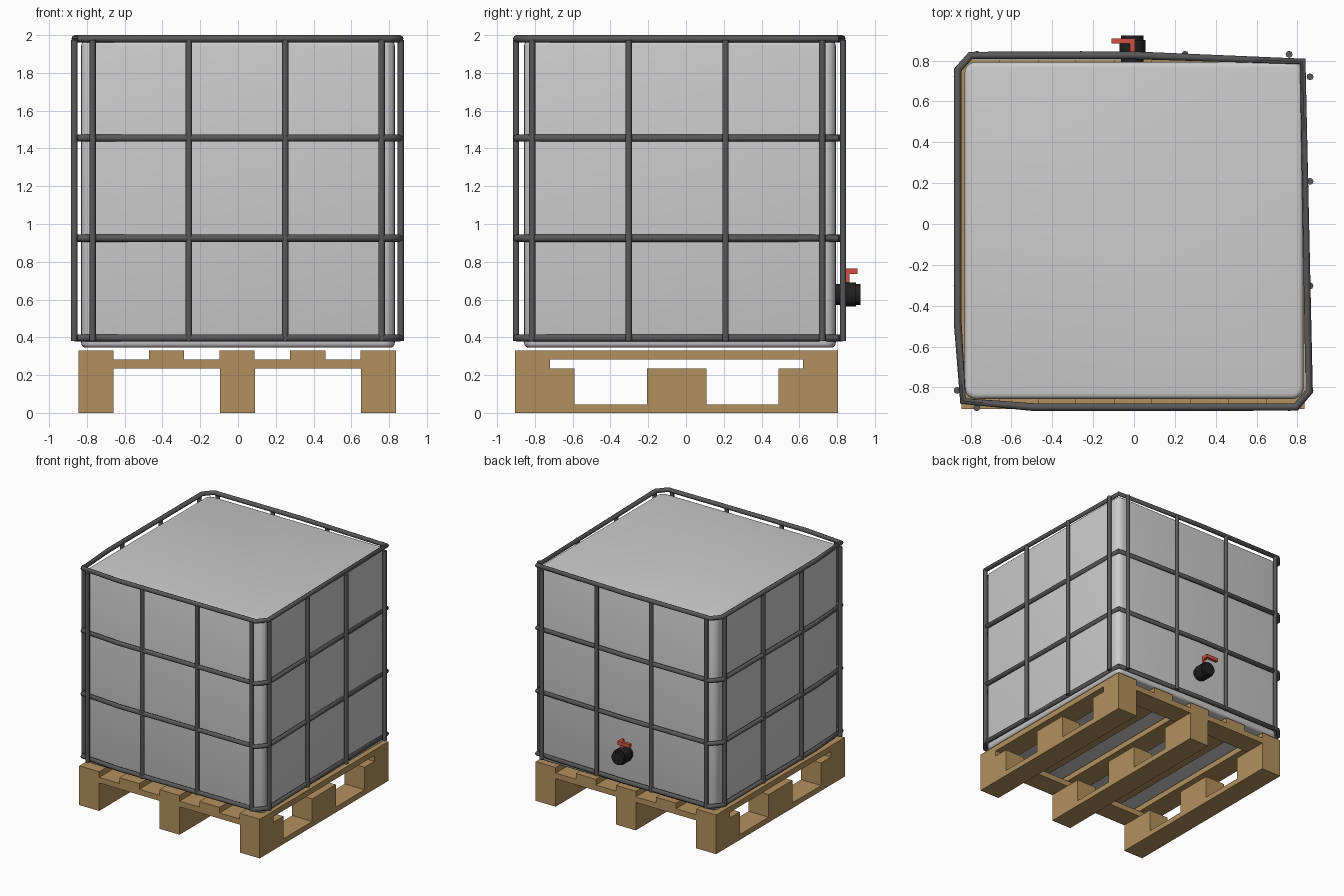
import bpy, bmesh, math
from mathutils import Vector

if "Cube" in bpy.data.objects:
    bpy.data.objects.remove(bpy.data.objects["Cube"])


def material(name, color):
    m = bpy.data.materials.new(name)
    m.diffuse_color = color
    m.use_nodes = True
    m.node_tree.nodes["Principled BSDF"].inputs["Base Color"].default_value = m.diffuse_color
    return m


WOOD = material("wood", (0.45, 0.28, 0.11, 1))
STEEL = material("steel", (0.10, 0.10, 0.10, 1))
BLACK = material("black_plastic", (0.015, 0.015, 0.015, 1))
RED = material("red_plastic", (0.65, 0.08, 0.05, 1))


def box(name, x, y, z, mat=None):
    """Box from (min, max) ranges."""
    bpy.ops.mesh.primitive_cube_add(size=1, location=[sum(r) / 2 for r in (x, y, z)])
    ob = bpy.context.object
    ob.name = name
    ob.scale = [r[1] - r[0] for r in (x, y, z)]
    bpy.ops.object.transform_apply(location=False, rotation=False, scale=True)
    if mat:
        ob.data.materials.append(mat)
    return ob


def smooth(ob, angle=40):
    bpy.ops.object.select_all(action='DESELECT')
    ob.select_set(True)
    bpy.context.view_layer.objects.active = ob
    bpy.ops.object.shade_smooth_by_angle(angle=math.radians(angle))


def tube(name, points, radius, closed):
    """Steel pipe along a poly line, turned into a mesh."""
    cu = bpy.data.curves.new(name, 'CURVE')
    cu.dimensions = '3D'
    cu.bevel_depth = radius
    cu.bevel_resolution = 2
    cu.use_fill_caps = not closed
    sp = cu.splines.new('POLY')
    sp.points.add(len(points) - 1)
    for p, co in zip(sp.points, points):
        p.co = (*co, 1)
    sp.use_cyclic_u = closed
    ob = bpy.data.objects.new(name, cu)
    bpy.context.collection.objects.link(ob)
    bpy.ops.object.select_all(action='DESELECT')
    ob.select_set(True)
    bpy.context.view_layer.objects.active = ob
    bpy.ops.object.convert(target='MESH')
    ob = bpy.context.object
    ob.data.materials.clear()
    ob.data.materials.append(STEEL)
    smooth(ob, 50)
    return ob


def cylinder_y(name, x, z, y0, y1, r, sides=24):
    bpy.ops.mesh.primitive_cylinder_add(vertices=sides, radius=r, depth=y1 - y0,
                                        location=(x, (y0 + y1) / 2, z),
                                        rotation=(math.pi / 2, 0, 0))
    ob = bpy.context.object
    ob.name = name
    ob.data.materials.append(BLACK)
    smooth(ob)


# Pallet: runners, blocks, cross boards, deck boards
W, Y0, Y1 = 0.186, -0.905, 0.805
for i, x in enumerate((-0.845, -0.096, 0.65)):
    box(f"pallet_runner_{i}", (x, x + W), (Y0, Y1), (0, 0.045), WOOD)
    for j, y in enumerate((Y0, -0.207, 0.49)):
        box(f"pallet_block_{i}_{j}", (x, x + W), (y, y + 0.315), (0.045, 0.235), WOOD)
for i, y in enumerate((Y0, Y1 - W)):
    box(f"pallet_cross_board_{i}", (-0.845, 0.836), (y, y + W), (0.235, 0.282), WOOD)
for i in range(5):
    x = -0.845 + i * 0.3737
    box(f"pallet_deck_board_{i}", (x, x + W), (Y0, Y1), (0.282, 0.33), WOOD)

# Tank: box with rounded upright corners and softer top and bottom edges
tank = box("tank", (-0.83, 0.83), (-0.857, 0.793), (0.345, 1.97))
bm = bmesh.new()
bm.from_mesh(tank.data)
upright = [e for e in bm.edges if abs((e.verts[0].co - e.verts[1].co).z) > 0.5]
bmesh.ops.bevel(bm, geom=upright, offset=0.055, segments=5, profile=0.5, affect='EDGES')
rims = [e for e in bm.edges if abs((e.verts[0].co - e.verts[1].co).z) < 1e-4]
bmesh.ops.bevel(bm, geom=rims, offset=0.025, segments=3, profile=0.5, affect='EDGES')
bm.to_mesh(tank.data)
bm.free()
smooth(tank, 45)

# Cage hoops: uneven loop with two cut corners
LOOP = [(0.826, 0.796), (0.858, -0.82), (0.793, -0.897), (-0.49, -0.897), (-0.837, -0.867),
        (-0.863, -0.49), (-0.863, 0.755), (-0.80, 0.826), (0.0, 0.826)]
for i, z in enumerate((0.397, 0.925, 1.455, 1.981)):
    tube(f"cage_hoop_{i}", [(x, y, z) for x, y in LOOP], 0.019, True)

# Cage bars: four on each side
for i in range(4):
    x, y = -0.77 + i * 0.51, -0.815 + i * 0.512
    spots = {"front": (x, -0.9), "back": (x, 0.831), "left": (-0.866, y), "right": (0.862, y)}
    for side, (px, py) in spots.items():
        tube(f"cage_bar_{side}_{i}", [(px, py, 0.38), (px, py, 1.975)], 0.017, False)

# Outlet valve with its lever
VX, VZ = -0.008, 0.627
cylinder_y("valve_neck", VX, VZ, 0.77, 0.83, 0.055)
cylinder_y("valve_body", VX, VZ, 0.82, 0.90, 0.064)
cylinder_y("valve_cap", VX, VZ, 0.90, 0.923, 0.055)
box("valve_stem", (-0.02, 0.004), (0.845, 0.865), (0.68, 0.75), RED)
box("valve_lever_base", (-0.02, 0.004), (0.845, 0.908), (0.735, 0.765), RED)
box("valve_lever", (-0.11, 0.004), (0.883, 0.908), (0.735, 0.765), RED)
